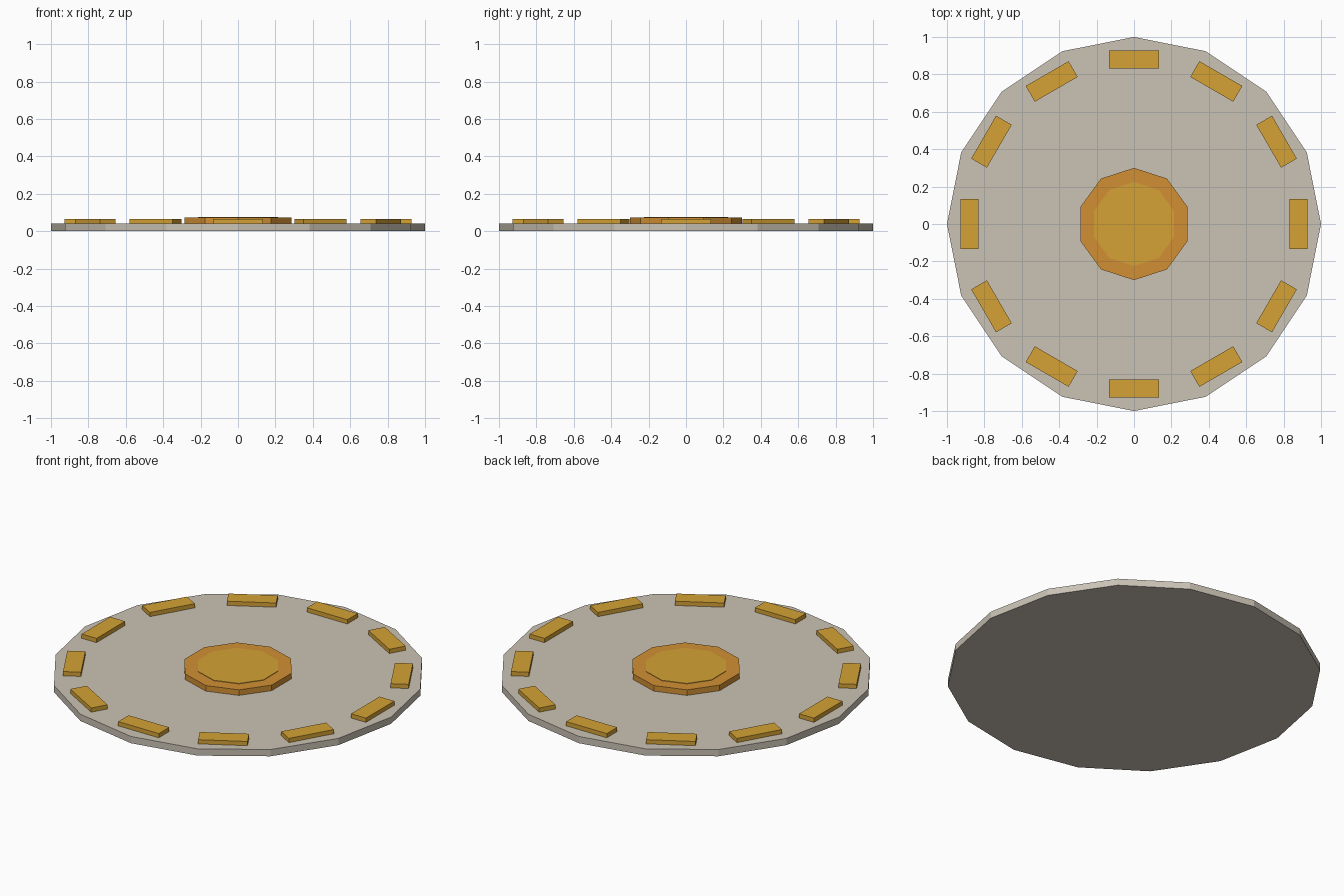
import bpy
from math import pi, sin, cos

cube = bpy.data.objects.get("Cube")
if cube:
    bpy.data.objects.remove(cube, do_unlink=True)


def material(name, rgb):
    mat = bpy.data.materials.new(name)
    mat.use_nodes = True
    mat.diffuse_color = (*rgb, 1)
    mat.node_tree.nodes["Principled BSDF"].inputs["Base Color"].default_value = (*rgb, 1)
    return mat


stone = material("pale stone", (0.59, 0.54, 0.46))
gold = material("gold", (0.66, 0.36, 0.036))
amber = material("amber", (0.64, 0.28, 0.034))


def finish(name, mat):
    obj = bpy.context.object
    obj.name = name
    obj.data.materials.append(mat)
    return obj


def disc(name, sides, radius, bottom, top, mat):
    """Flat-sided prism with one corner pointing along +y."""
    bpy.ops.mesh.primitive_cylinder_add(vertices=sides, radius=radius, depth=top - bottom,
                                        location=(0, 0, (bottom + top) / 2))
    return finish(name, mat)


# Base plate and stepped hub
disc("base_plate", 16, 1.0, 0, 0.04, stone)
disc("hub", 10, 0.3, 0.04, 0.073, amber)
disc("hub_cap", 10, 0.225, 0.073, 0.076, gold)

# Ring of rim blocks, long side along the rim
block_count = 12
bottom, top = 0.04, 0.065
for i in range(block_count):
    a = 2 * pi * i / block_count
    bpy.ops.mesh.primitive_cube_add(size=1, rotation=(0, 0, a),
                                    location=(0.88 * cos(a), 0.88 * sin(a), (bottom + top) / 2))
    block = finish(f"rim_block_{i + 1}", gold)
    block.scale = (0.097, 0.265, top - bottom)
